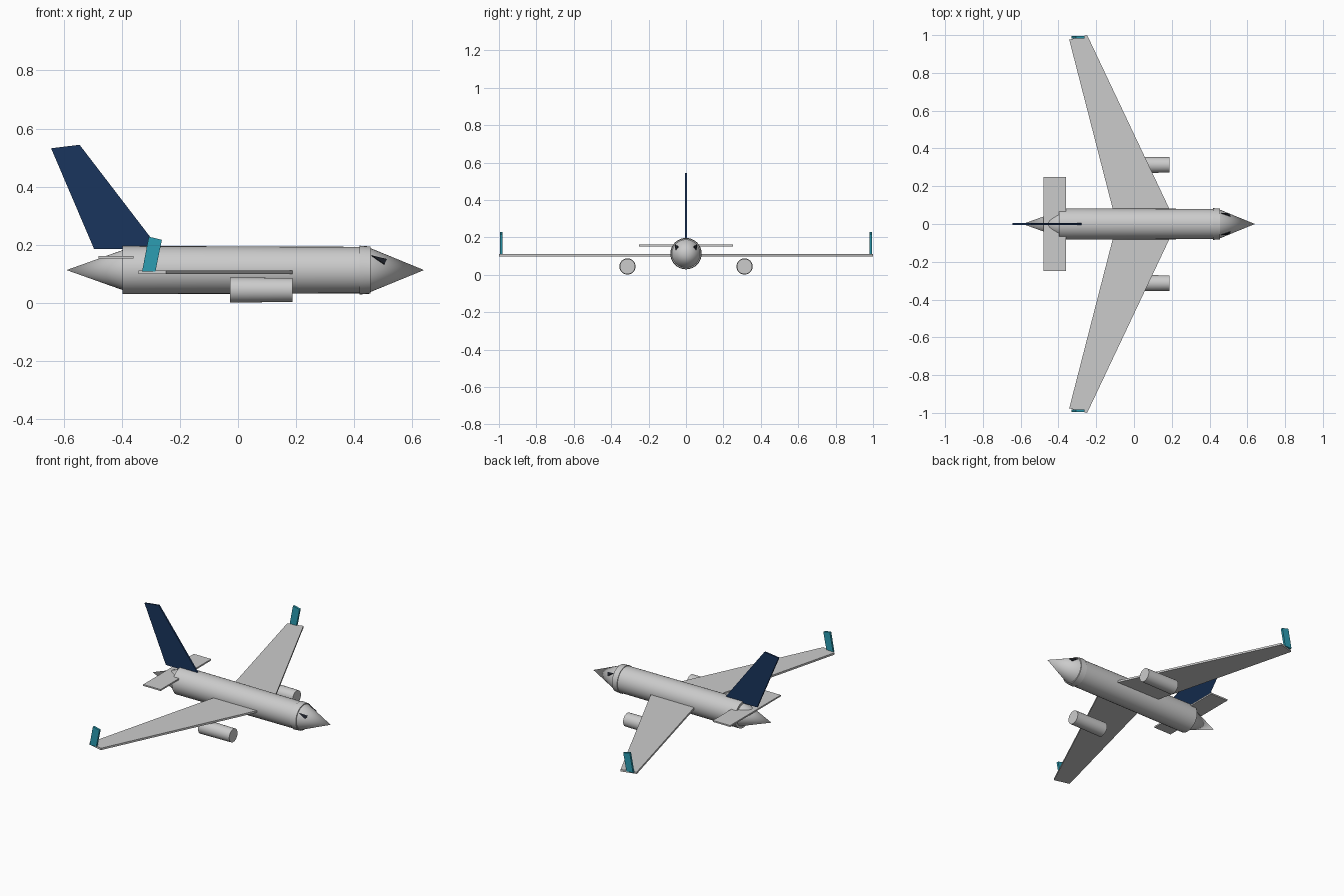
import bpy, bmesh
from math import sin, cos, tau, radians, pi
from mathutils import Vector

if "Cube" in bpy.data.objects:
    bpy.data.objects.remove(bpy.data.objects["Cube"])

AXIS_Z = 0.113  # height of the fuselage centre line


def material(name, rgb):
    m = bpy.data.materials.new(name)
    m.diffuse_color = (*rgb, 1)
    m.use_nodes = True
    m.node_tree.nodes["Principled BSDF"].inputs["Base Color"].default_value = m.diffuse_color
    return m


navy = material("navy", (0.010, 0.035, 0.11))
teal = material("teal", (0.025, 0.34, 0.45))
glass = material("dark_glass", (0.012, 0.015, 0.022))


def finish(name, bm, mat=None, smooth=False):
    bmesh.ops.recalc_face_normals(bm, faces=bm.faces)
    me = bpy.data.meshes.new(name)
    bm.to_mesh(me)
    bm.free()
    ob = bpy.data.objects.new(name, me)
    bpy.context.collection.objects.link(ob)
    if mat:
        me.materials.append(mat)
    if smooth:
        bpy.ops.object.select_all(action='DESELECT')
        ob.select_set(True)
        bpy.context.view_layer.objects.active = ob
        bpy.ops.object.shade_smooth_by_angle(angle=radians(30))
    return ob


def tube(name, profile, y=0, z=AXIS_Z, sides=32):
    """Capped round body along x from (x, radius) pairs; radius 0 gives a tip."""
    bm = bmesh.new()
    rings = []
    for x, r in profile:
        n = sides if r else 1
        rings.append([bm.verts.new((x, y + r * cos(tau * i / sides), z + r * sin(tau * i / sides)))
                      for i in range(n)])
    for a, b in zip(rings, rings[1:]):
        for i in range(sides):
            j = (i + 1) % sides
            quad = [a[i % len(a)], a[j % len(a)], b[j % len(b)], b[i % len(b)]]
            bm.faces.new(list(dict.fromkeys(quad)))
    for ring in (rings[0], rings[-1]):
        if len(ring) > 1:
            bm.faces.new(ring)
    return finish(name, bm, smooth=True)


def slab(name, points, offset, mat=None):
    """Flat outline pushed along an offset vector."""
    bm = bmesh.new()
    face = bm.faces.new([bm.verts.new(p) for p in points])
    out = bmesh.ops.extrude_face_region(bm, geom=[face], use_keep_orig=True)
    moved = [v for v in out["geom"] if isinstance(v, bmesh.types.BMVert)]
    bmesh.ops.translate(bm, verts=moved, vec=Vector(offset))
    return finish(name, bm, mat)


# Fuselage, collar, nose and tail cones
tube("fuselage", [(-0.397, 0.083), (0.425, 0.080)])
tube("nose_collar", [(0.418, 0.084), (0.456, 0.081)])
NOSE_X, TIP_X, NOSE_R = 0.452, 0.64, 0.077
tube("nose_cone", [(NOSE_X, NOSE_R), (TIP_X, 0)])
tube("tail_cone", [(-0.385, 0.073), (-0.59, 0)])

# Tail fin and tailplane
fin = [(-0.495, 0.185), (-0.27, 0.185), (-0.545, 0.544), (-0.643, 0.532)]
slab("tail_fin", [(x, -0.005, z) for x, z in fin], (0, 0.01, 0), navy)
slab("tailplane", [(-0.48, -0.25, 0.152), (-0.36, -0.25, 0.152),
                   (-0.36, 0.25, 0.152), (-0.48, 0.25, 0.152)], (0, 0, 0.009))

wing = [(0.192, 0.07), (-0.248, 1.0), (-0.343, 0.976), (-0.11, 0.07)]
winglet = [(-0.33, 0.108), (-0.284, 0.108), (-0.262, 0.217), (-0.307, 0.228)]

for s, side in ((1, "left"), (-1, "right")):
    # Swept wing with upturned tip and hanging engine
    slab(side + "_wing", [(x, s * y, 0.099) for x, y in wing], (0, 0, 0.012))
    slab(side + "_winglet", [(x, s * 0.981, z) for x, z in winglet], (0, s * 0.013, 0), teal)
    tube(side + "_engine", [(-0.027, 0.0435), (0.187, 0.041)], y=s * 0.313, z=0.0445)

    # Cockpit window lying on the nose cone: (x, elevation in degrees)
    pts, normals = [], []
    for x, deg in ((0.459, 41), (0.485, 42), (0.511, 43), (0.503, 19), (0.48, 31)):
        r = NOSE_R * (TIP_X - x) / (TIP_X - NOSE_X) + 0.0005
        a = radians(deg)
        pts.append((x, s * r * cos(a), AXIS_Z + r * sin(a)))
    a = radians(33)
    slab(side + "_cockpit_window", pts, (0.0012, s * 0.003 * cos(a), 0.003 * sin(a)), glass)
